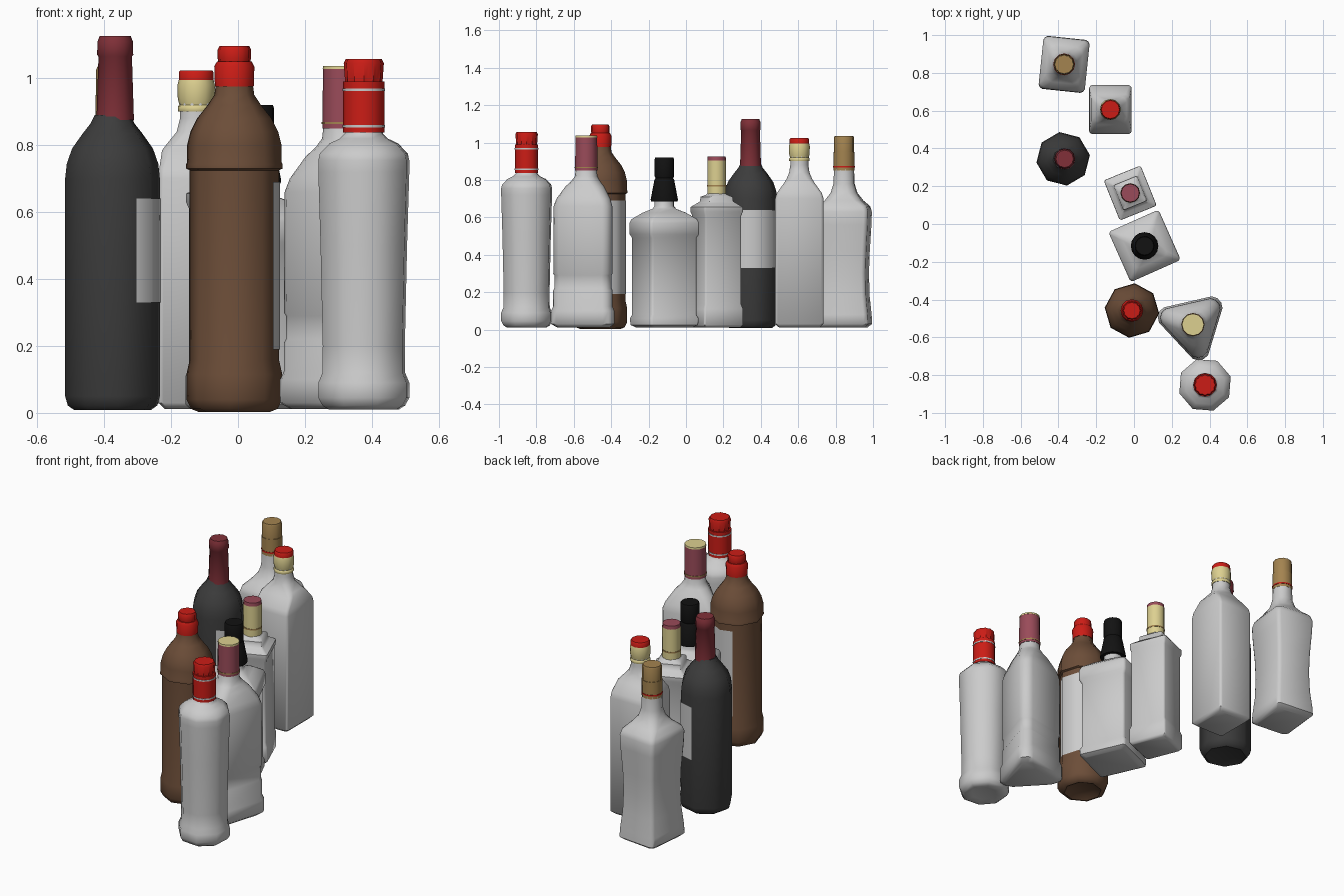
import bpy, bmesh
from math import cos, sin, pi, radians

COLOURS = {
    "dark": (0.045, 0.045, 0.045), "black": (0.006, 0.006, 0.006), "brown": (0.15, 0.075, 0.04),
    "red": (0.6, 0.012, 0.008), "wine": (0.22, 0.03, 0.04), "rose": (0.32, 0.07, 0.1),
    "cream": (0.72, 0.63, 0.28), "gold": (0.37, 0.23, 0.08)}


def finish(name, bm, loc, rot, colour):
    bmesh.ops.recalc_face_normals(bm, faces=bm.faces[:])
    me = bpy.data.meshes.new(name)
    bm.to_mesh(me)
    bm.free()
    ob = bpy.data.objects.new(name, me)
    bpy.context.collection.objects.link(ob)
    ob.location = (loc[0], loc[1], 0)
    ob.rotation_euler.z = radians(rot)
    if colour:
        mat = bpy.data.materials.get(colour) or bpy.data.materials.new(colour)
        mat.diffuse_color = (*COLOURS[colour], 1)
        me.materials.append(mat)
    bpy.ops.object.select_all(action='DESELECT')
    bpy.context.view_layer.objects.active = ob
    ob.select_set(True)
    bpy.ops.object.shade_smooth_by_angle(angle=radians(50))
    return ob


def loft(name, rings, loc, rot=0, colour=None):
    """Skin a stack of (z, [(x, y), ...]) sections and close both ends."""
    bm = bmesh.new()
    rows = [[bm.verts.new((x, y, z)) for x, y in pts] for z, pts in rings]
    n = len(rows[0])
    for a, b in zip(rows, rows[1:]):
        for i in range(n):
            j = (i + 1) % n
            bm.faces.new((a[i], a[j], b[j], b[i]))
    bm.faces.new(rows[0])
    bm.faces.new(rows[-1])
    return finish(name, bm, loc, rot, colour)


def box_section(hx, hy, r):
    pts = []
    for k, (sx, sy) in enumerate(((1, 1), (-1, 1), (-1, -1), (1, -1))):
        for j in (15, 45, 75):
            a = radians(90 * k + j)
            pts.append((sx * (hx - r) + r * cos(a), sy * (hy - r) + r * sin(a)))
    return pts


def tri_section(d, r):
    pts = []
    for k in range(3):
        c = radians(120 * k)
        for j in (-45, -15, 15, 45):
            a = c + radians(j)
            pts.append((d * cos(c) + r * cos(a), d * sin(c) + r * sin(a)))
    return pts


def turned(name, prof, loc, rot=0, colour=None, n=12, rib=1.0):
    """Lathe an (r, z) profile; rib < 1 pulls in every other side."""
    rings = []
    for r, z in prof:
        pts = []
        for i in range(n):
            q = r * (rib if i % 2 else 1)
            pts.append((q * cos(2 * pi * i / n), q * sin(2 * pi * i / n)))
        rings.append((z, pts))
    return loft(name, rings, loc, rot, colour)


def box_bottle(name, prof, loc, rot):
    return loft(name, [(z, box_section(hx, hy, r)) for z, hx, hy, r in prof], loc, rot)


def label(name, r, z0, z1, a0, a1, loc, rot):
    """Sheet wrapped round an eight-sided body between two angles."""
    angles = [a0] + [v for v in range(-360 + rot, 360, 45) if a0 < v < a1] + [a1]
    bm = bmesh.new()
    cols = []
    for a in angles:
        q = r * cos(pi / 8) / cos(radians((a - rot) % 45 - 22.5))
        x, y = q * cos(radians(a)), q * sin(radians(a))
        cols.append((bm.verts.new((x, y, z0)), bm.verts.new((x, y, z1))))
    for p, q in zip(cols, cols[1:]):
        bm.faces.new((p[0], q[0], q[1], p[1]))
    return finish(name, bm, loc, 0, None)


# Waisted square bottle at the back
P = (-0.37, 0.845)
box_bottle("waisted_bottle", [
    (.012, .105, .12, .03), (.03, .124, .142, .03), (.08, .122, .139, .03), (.18, .113, .129, .03),
    (.3, .109, .126, .03), (.42, .112, .13, .03), (.56, .121, .138, .03), (.63, .124, .14, .03),
    (.66, .117, .132, .035), (.69, .094, .1, .05), (.73, .07, .072, .06),
    (.78, .057, .057, .055), (.87, .054, .054, .054)], P, -6)
turned("waisted_bottle_collar", [(.056, .85), (.056, .95)], P, 0, "gold")
turned("waisted_bottle_collar_ring", [(.058, .867), (.058, .875)], P, 0, "red")
turned("waisted_bottle_cap", [(.054, .95), (.054, 1.025), (.05, 1.035)], P, 0, "gold", 24, .94)

# Wedge shouldered square bottle
P = (-0.125, 0.606)
box_bottle("wedge_bottle", [
    (.012, .095, .11, .02), (.03, .113, .13, .02), (.70, .113, .13, .02), (.73, .111, .121, .02),
    (.785, .103, .082, .03), (.805, .088, .07, .04), (.84, .06, .056, .05),
    (.88, .05, .05, .05), (.93, .05, .05, .05)], P, 0)
turned("wedge_bottle_collar", [(.053, .9), (.055, .905), (.055, .915), (.05, .92), (.055, .94),
                               (.056, .98), (.052, .995)], P, 0, "cream")
turned("wedge_bottle_cap", [(.052, .995), (.052, 1.018), (.048, 1.023)], P, 0, "red")

# Dark wine bottle with label
P = (-0.375, 0.345)
turned("wine_bottle", [(.07, .02), (.115, .008), (.135, .022), (.143, .05), (.143, .70), (.138, .745),
                       (.122, .79), (.09, .835), (.066, .865), (.054, .89)], P, 8, "dark", 8)
turned("wine_bottle_capsule", [(.056, .875), (.05, 1.065), (.054, 1.07), (.053, 1.11),
                               (.046, 1.127)], (-.367, .345), 0, "wine")
label("wine_bottle_label", .147, .33, .64, -58, 90, P, 8)

# Small stepped square bottle
P = (-0.02, 0.164)
box_bottle("stepped_bottle", [
    (.012, .095, .103, .015), (.025, .106, .115, .015), (.11, .106, .115, .015),
    (.135, .098, .107, .015), (.61, .098, .107, .015), (.63, .105, .114, .015),
    (.655, .105, .114, .015), (.675, .08, .087, .015), (.685, .07, .073, .015),
    (.71, .068, .071, .015), (.72, .055, .055, .04), (.73, .046, .046, .046),
    (.76, .046, .046, .046)], P, 22)
turned("stepped_bottle_sleeve", [(.05, .725), (.05, .905)], P, 0, "cream")
turned("stepped_bottle_sleeve_ring", [(.052, .765), (.052, .773)], P, 0, "gold")
turned("stepped_bottle_cap", [(.05, .905), (.048, .925)], P, 0, "rose")

# Wide square bottle with flared black stopper
P = (0.056, -0.116)
box_bottle("wide_bottle", [
    (.012, .12, .12, .02), (.025, .142, .142, .02), (.06, .144, .144, .02), (.08, .135, .135, .02),
    (.49, .135, .135, .02), (.51, .146, .146, .02), (.57, .146, .146, .02), (.59, .138, .138, .02),
    (.625, .095, .095, .03), (.645, .06, .06, .045), (.66, .052, .052, .052),
    (.70, .052, .052, .052)], P, 24)
turned("wide_bottle_stopper", [(.071, .685), (.073, .695), (.053, .8), (.047, .81), (.052, .82),
                               (.052, .91), (.048, .92)], P, 0, "black", 16)

# Brown bottle with ring, label and ribbed cap
P = (-0.011, -0.458)
turned("brown_bottle", [(.07, .02), (.105, .002), (.13, .012), (.144, .04), (.144, .115), (.134, .16),
                        (.134, .725), (.145, .73), (.145, .742), (.142, .75), (.142, .80),
                        (.132, .84), (.112, .88), (.08, .92), (.06, .95), (.055, .985)],
       P, -6, "brown", 8)
label("brown_bottle_label", .138, .19, .69, -25, 115, P, -6)
turned("brown_bottle_collar", [(.058, .975), (.06, 1.035), (.052, 1.05)], P, 0, "red")
turned("brown_bottle_cap", [(.047, 1.045), (.05, 1.06), (.05, 1.085), (.044, 1.097)],
       P, 0, "red", 24, .93)

# Three-sided bottle
P = (0.312, -0.533)
loft("triangle_bottle", [(z, tri_section(d, r)) for z, d, r in (
    (.012, .11, .05), (.03, .132, .06), (.1, .132, .06), (.125, .125, .055), (.21, .125, .055),
    (.22, .121, .053), (.29, .121, .053), (.3, .125, .055), (.66, .123, .055), (.7, .107, .055),
    (.765, .055, .058), (.795, .02, .06), (.82, .004, .057), (.87, 0, .055))], P, 43)
turned("triangle_bottle_sleeve", [(.06, .85), (.058, 1.027)], P, 0, "rose")
turned("triangle_bottle_sleeve_ring", [(.062, .863), (.062, .87)], P, 0, "gold")
turned("triangle_bottle_cap", [(.059, 1.027), (.058, 1.037)], P, 0, "cream")

# Eight-sided bottle at the front
P = (0.376, -0.852)
turned("octagon_bottle", [(.07, .02), (.11, .01), (.13, .022), (.143, .045), (.143, .09), (.13, .12),
                          (.129, .2), (.136, .5), (.143, .72), (.143, .755), (.138, .775),
                          (.108, .805), (.075, .82), (.06, .835), (.056, .86)], P, 18, None, 8)
turned("octagon_bottle_collar", [(.062, .838), (.062, .99)], P, 0, "red")
for i, z in enumerate((.853, .962)):
    turned(f"octagon_bottle_collar_ring_{i + 1}", [(.064, z), (.064, z + .008)], P)
turned("octagon_bottle_cap", [(.056, .99), (.06, 1.045), (.054, 1.057)], P, 0, "red", 24, .92)
